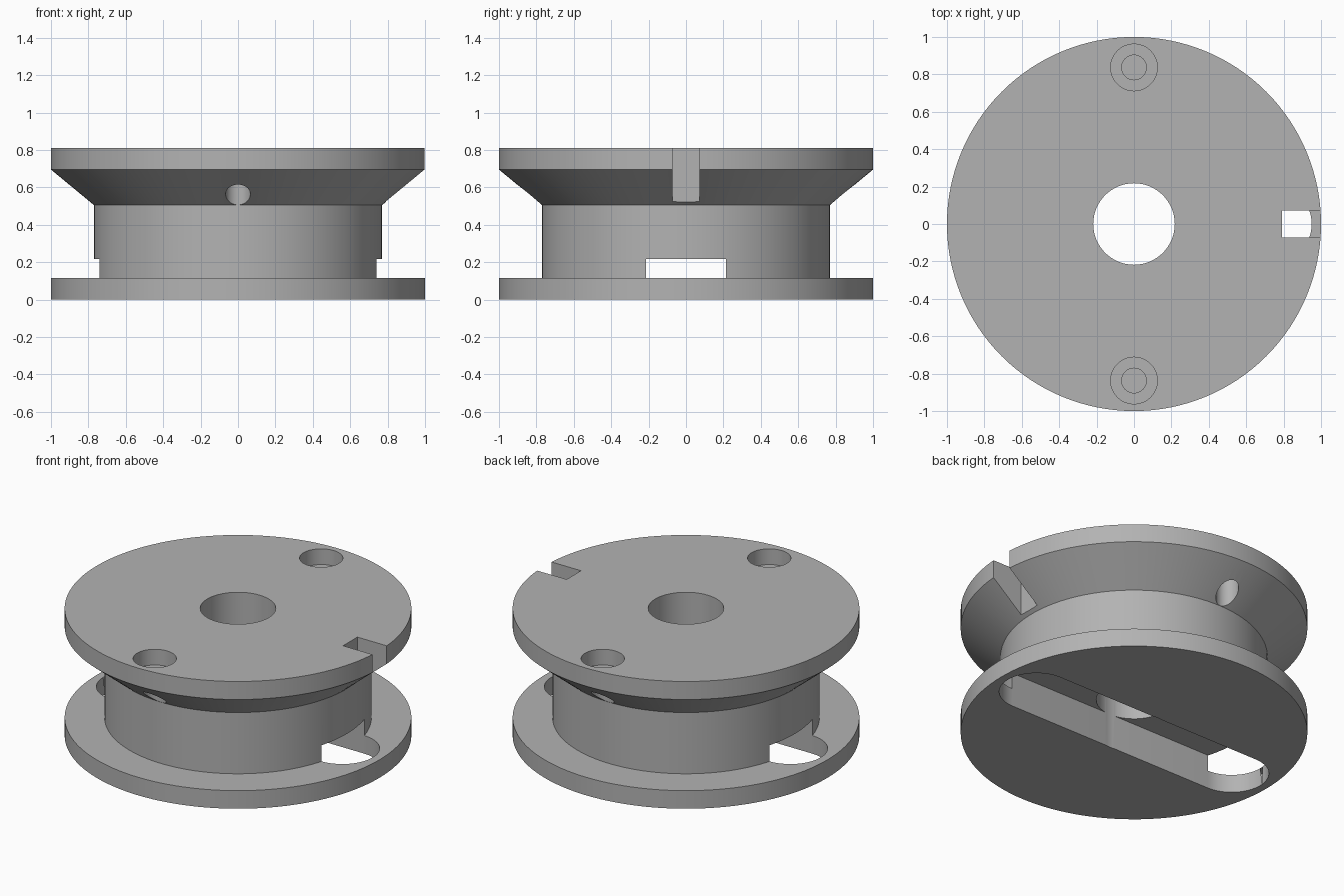
import bpy, bmesh, math
from mathutils import Matrix

cube = bpy.data.objects.get("Cube")
if cube:
    bpy.data.objects.remove(cube, do_unlink=True)

grey = bpy.data.materials.new("plain_grey")
grey.use_nodes = True
colour = (0.45, 0.45, 0.45, 1)
grey.diffuse_color = colour
grey.node_tree.nodes["Principled BSDF"].inputs["Base Color"].default_value = colour


def add_object(name, bm):
    bmesh.ops.recalc_face_normals(bm, faces=bm.faces)
    mesh = bpy.data.meshes.new(name)
    bm.to_mesh(mesh)
    bm.free()
    mesh.materials.append(grey)
    obj = bpy.data.objects.new(name, mesh)
    bpy.context.collection.objects.link(obj)
    return obj


def lathe(name, profile, sides=128):
    """Closed solid of revolution from (radius, height) pairs."""
    bm = bmesh.new()
    rings = [[bm.verts.new((r * math.cos(a), r * math.sin(a), z))
              for a in (math.tau * i / sides for i in range(sides))]
             for r, z in profile]
    for low, high in zip(rings, rings[1:]):
        for i in range(sides):
            j = (i + 1) % sides
            bm.faces.new((low[i], low[j], high[j], high[i]))
    bm.faces.new(rings[0])
    bm.faces.new(rings[-1])
    return add_object(name, bm)


def slot_prism(name, reach, radius, z0, z1, steps=32):
    """Upright prism with a round-ended slot outline along x."""
    bm = bmesh.new()
    outline = []
    for side in (1, -1):
        for i in range(steps + 1):
            a = math.pi * (i / steps - 0.5)
            outline.append((side * (reach - radius + radius * math.cos(a)),
                            side * radius * math.sin(a)))
    base = bm.faces.new([bm.verts.new((x, y, z0)) for x, y in outline])
    top = bmesh.ops.extrude_face_region(bm, geom=[base])["geom"]
    bmesh.ops.translate(bm, vec=(0, 0, z1 - z0),
                        verts=[v for v in top if isinstance(v, bmesh.types.BMVert)])
    return add_object(name, bm)


def box(name, x0, x1, half_y, z0, z1):
    bm = bmesh.new()
    place = Matrix.Translation(((x0 + x1) / 2, 0, (z0 + z1) / 2))
    size = Matrix.Diagonal((x1 - x0, 2 * half_y, z1 - z0, 1))
    bmesh.ops.create_cube(bm, size=1, matrix=place @ size)
    return add_object(name, bm)


# Spool: lower flange, hub, flared upper flange
spool = lathe("spool", [(1, 0), (1, 0.115), (0.77, 0.115), (0.77, 0.505),
                        (1, 0.695), (1, 0.81)])

# Cutters: centre bore, cross slot, rim notch and stepped screw holes
cutters = [
    lathe("bore_cutter", [(0.218, -0.1), (0.218, 1)], 64),
    slot_prism("slot_cutter", 0.95, 0.215, -0.1, 0.218),
    box("notch_cutter", 0.79, 1.1, 0.072, 0.3, 1),
]
for side, label in ((-1, "front"), (1, "back")):
    hole = lathe(label + "_screw_hole_cutter",
                 [(0.066, 0.3), (0.066, 0.71), (0.125, 0.71), (0.125, 1)], 48)
    hole.location.y = side * 0.837
    cutters.append(hole)

for cutter in cutters:
    cut = spool.modifiers.new(cutter.name, "BOOLEAN")
    cut.operation = "DIFFERENCE"
    cut.solver = "EXACT"
    cut.object = cutter
    cutter.hide_render = True

# Bake the cuts, then drop the helpers
bpy.ops.object.select_all(action="DESELECT")
spool.select_set(True)
bpy.context.view_layer.objects.active = spool
for name in [m.name for m in spool.modifiers]:
    bpy.ops.object.modifier_apply(modifier=name)
for cutter in cutters:
    bpy.data.objects.remove(cutter, do_unlink=True)
bpy.ops.object.shade_smooth_by_angle(angle=math.radians(25))
